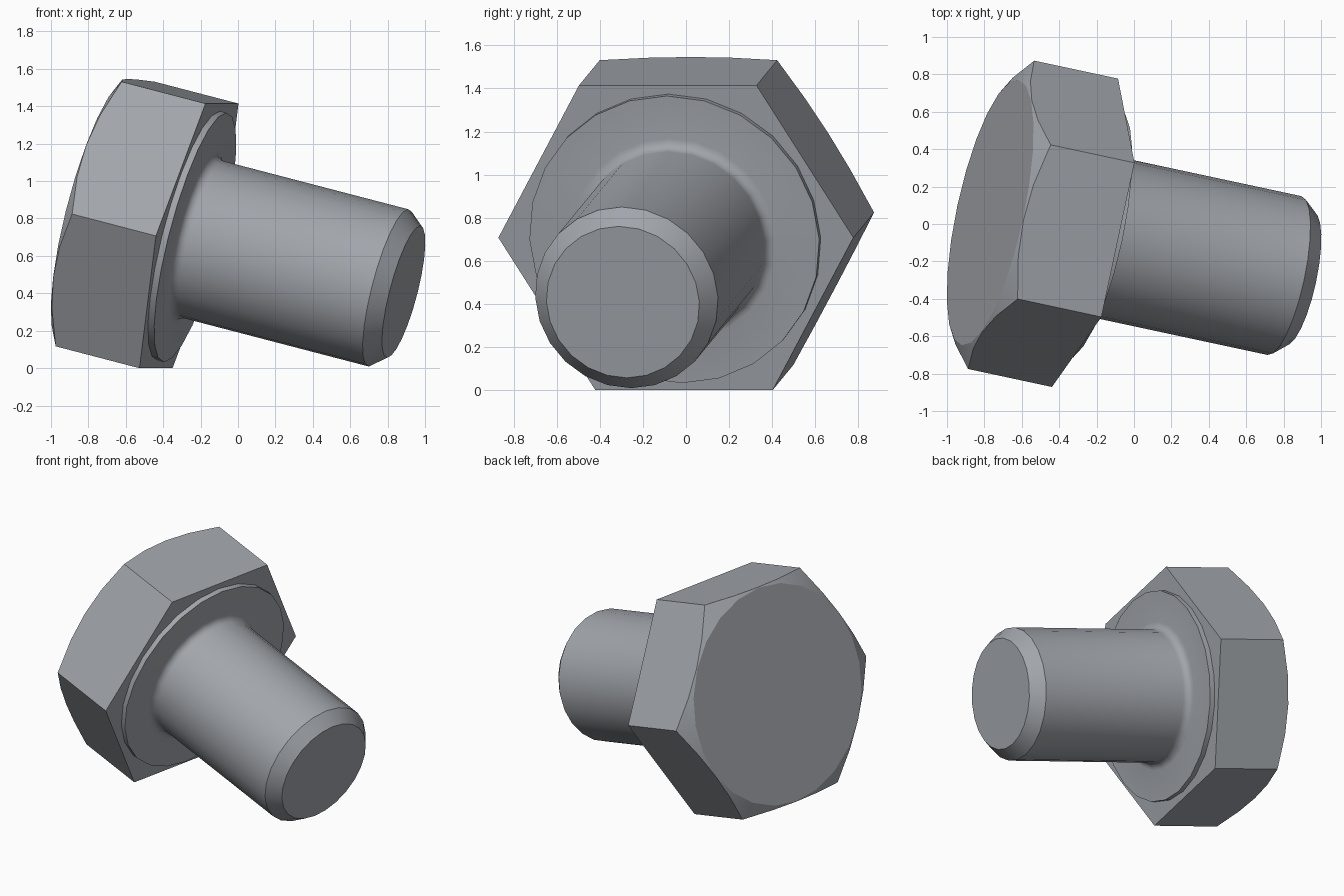
import bpy, bmesh
from math import radians, sin, cos, pi

cube = bpy.data.objects.get("Cube")
if cube:
    bpy.data.objects.remove(cube)

SIDES = 24
ORIGIN = (-0.262, -0.047, 0.707)             # centre of the head's underside
TILT = (0, radians(14.3), radians(-12.1))    # bolt axis is local +x

steel = bpy.data.materials.new("steel grey")
steel.use_nodes = True
colour = (0.36, 0.38, 0.41, 1)
steel.diffuse_color = colour
steel.node_tree.nodes["Principled BSDF"].inputs["Base Color"].default_value = colour


def loft(name, rings):
    """Skin rings given as functions of angle -> (axial position, radius), with end caps."""
    bm = bmesh.new()
    loops = []
    for ring in rings:
        loop = []
        for i in range(SIDES):
            a = 2 * pi * i / SIDES
            x, r = ring(a)
            loop.append(bm.verts.new((x, r * cos(a), r * sin(a))))
        loops.append(loop)
    for low, high in zip(loops, loops[1:]):
        for i in range(SIDES):
            j = (i + 1) % SIDES
            bm.faces.new((low[i], low[j], high[j], high[i]))
    bm.faces.new(loops[0][::-1])
    bm.faces.new(loops[-1])
    bmesh.ops.recalc_face_normals(bm, faces=bm.faces)
    mesh = bpy.data.meshes.new(name)
    bm.to_mesh(mesh)
    bm.free()
    mesh.materials.append(steel)
    obj = bpy.data.objects.new(name, mesh)
    bpy.context.collection.objects.link(obj)
    obj.location, obj.rotation_euler = ORIGIN, TILT
    bpy.ops.object.select_all(action="DESELECT")
    obj.select_set(True)
    bpy.context.view_layer.objects.active = obj
    bpy.ops.object.shade_smooth_by_angle(angle=radians(24))
    return obj


def circle(x, r):
    return lambda a: (x, r)


# Hexagonal head with a conical chamfer on its outer face
APOTHEM, HEIGHT, SLOPE = 0.73, 0.535, 0.53
FACE_RADIUS = APOTHEM - 0.004


def hex_radius(a):
    return APOTHEM / cos(a % (pi / 3) - pi / 6)


def hex_base(a):
    return 0, hex_radius(a)


def hex_rim(a):
    r = hex_radius(a)
    return -HEIGHT + (r - FACE_RADIUS) * SLOPE, r


loft("hex_head", [hex_base, hex_rim, circle(-HEIGHT, FACE_RADIUS)])

# Washer face, fillet, shank and chamfered tip as one turned profile
SHANK, FILLET, WASHER, LENGTH = 0.434, 0.05, 0.035, 1.211
profile = [(-0.02, 0.688), (WASHER, 0.688)]
for k in range(5):
    a = k * pi / 8
    profile.append((WASHER + FILLET * (1 - cos(a)), SHANK + FILLET * (1 - sin(a))))
profile += [(LENGTH - 0.085, SHANK), (LENGTH, 0.363)]
loft("shank", [circle(x, r) for x, r in profile])
